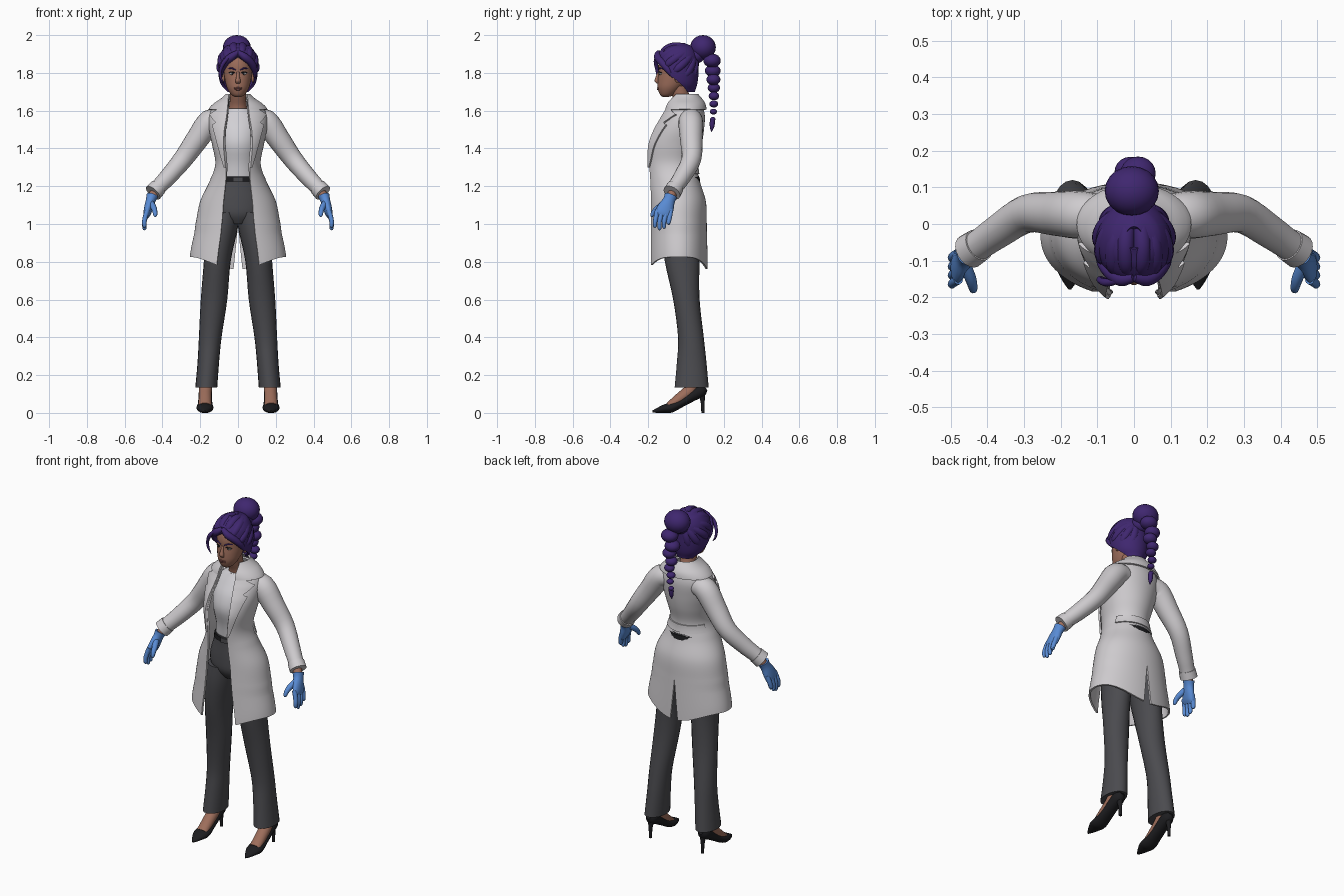
import bpy, bmesh, math
from mathutils import Vector

cube = bpy.data.objects.get("Cube")
if cube:
    bpy.data.objects.remove(cube, do_unlink=True)


def material(name, r, g, b):
    m = bpy.data.materials.new(name)
    m.use_nodes = True
    m.diffuse_color = (r, g, b, 1)
    node = next(n for n in m.node_tree.nodes if n.type == 'BSDF_PRINCIPLED')
    node.inputs["Base Color"].default_value = (r, g, b, 1)
    node.inputs["Roughness"].default_value = 0.7
    return m


WHITE = material("coat_white", .62, .6, .62)
SHIRT = material("shirt_white", .64, .63, .66)
GREY = material("trouser_grey", .07, .07, .078)
BLACK = material("shoe_black", .012, .012, .014)
HAIR = material("hair_purple", .05, .02, .16)
SKIN = material("skin_brown", .34, .155, .105)
BLUE = material("glove_blue", .1, .26, .66)
LIPS = material("lip_rose", .22, .08, .07)
EYES = material("eye_white", .6, .57, .55)
parts = []


def finish(name, bm, mat, mirror=False, thick=0):
    bmesh.ops.recalc_face_normals(bm, faces=bm.faces)
    me = bpy.data.meshes.new(name)
    bm.to_mesh(me)
    bm.free()
    me.materials.append(mat)
    ob = bpy.data.objects.new(name, me)
    bpy.context.collection.objects.link(ob)
    if mirror:
        ob.modifiers.new("Mirror", 'MIRROR')
    if thick:
        mod = ob.modifiers.new("Thickness", 'SOLIDIFY')
        mod.thickness, mod.offset = thick, 0
    parts.append(ob)


def spline(keys, t):
    """Smooth value at index t through a list of tuples."""
    i = min(int(t), len(keys) - 2)
    f = t - i
    a, b, c, d = (keys[max(0, min(len(keys) - 1, i + k))] for k in (-1, 0, 1, 2))
    return [q + .5 * f * (r - p + f * (2 * p - 5 * q + 4 * r - s + f * (3 * (q - r) + s - p)))
            for p, q, r, s in zip(a, b, c, d)]


def skin_grid(bm, rows, closed=False):
    for r, s in zip(rows, rows[1:]):
        n = len(r)
        for i in range(n if closed else n - 1):
            j = (i + 1) % n
            bm.faces.new((r[i], r[j], s[j], s[i]))


def loft(name, keys, mat, side=None, mirror=False, n=20, steps=4):
    """Oval rings (x, y, z, r1, r2): level, or square to the path if side is given."""
    bm = bmesh.new()
    keys = [k if len(k) > 4 else (*k, k[3]) for k in keys]
    count = (len(keys) - 1) * steps
    rings = [spline(keys, i / steps) for i in range(count + 1)]
    rows = []
    for i, k in enumerate(rings):
        u, v = Vector((1, 0, 0)), Vector((0, 1, 0))
        if side:
            t = Vector(rings[min(i + 1, count)][:3]) - Vector(rings[max(i - 1, 0)][:3])
            t.normalize()
            u = Vector(side)
            u = (u - t * u.dot(t)).normalized()
            v = t.cross(u)
        angles = [math.tau * j / n for j in range(n)]
        rows.append([bm.verts.new(Vector(k[:3]) + u * max(k[3], .001) * math.cos(a)
                                  + v * max(k[4], .001) * math.sin(a)) for a in angles])
    skin_grid(bm, rows, True)
    bm.faces.new(rows[0])
    bm.faces.new(rows[-1])
    finish(name, bm, mat, mirror)


def balls(name, items, mat, mirror=False):
    """Stretched spheres (x, y, z, sx, sy, sz) in one part."""
    bm = bmesh.new()
    for x, y, z, *s in items:
        new = bmesh.ops.create_uvsphere(bm, u_segments=20, v_segments=12, radius=1)["verts"]
        bmesh.ops.scale(bm, vec=s, verts=new)
        bmesh.ops.translate(bm, vec=(x, y, z), verts=new)
    finish(name, bm, mat, mirror)


def shell(rows):
    """Body surface from rows (z, front y, back y, half width, half opening)."""
    def look(z):
        i = next((i for i in range(len(rows) - 2) if z > rows[i + 1][0]), len(rows) - 2)
        f = (rows[i][0] - z) / (rows[i][0] - rows[i + 1][0])
        return spline(rows, i + max(0, min(1, f)))

    def edge(z):
        k = look(z)
        return math.asin(min(.95, k[4] / k[3]))

    def point(z, a, off=0):
        _, yf, yb, rx, _ = look(z)
        yc = (yf + yb) / 2
        ry = (yc - yf) / math.cos(edge(z)) if math.cos(a) > 0 else yb - yc
        return Vector(((rx + off) * math.sin(a), yc - (ry + off) * math.cos(a), z))
    return point, edge, look


def strip(name, point, top, bottom, lo, hi, mat, off=0, thick=.01, m=40, n=28, lift=None):
    """Mirrored cloth panel on a shell between two heights and two angles."""
    bm = bmesh.new()
    rows = []
    for i in range(m + 1):
        z = top + (bottom - top) * i / m
        row = []
        for j in range(n + 1):
            a = lo(z) + (hi(z) - lo(z)) * j / n
            p = point(z, a, off)
            p.z += lift(z, a) if lift else 0
            row.append(bm.verts.new(p))
        rows.append(row)
    skin_grid(bm, rows)
    finish(name, bm, mat, True, thick)


def ramp(table, z):
    for (z0, v0), (z1, v1) in zip(table, table[1:]):
        if z >= z1:
            return v0 + (v1 - v0) * min(1, (z0 - z) / (z0 - z1))
    return table[-1][1]


# Coat: open front, back slit, hem raised at the sides
coat, coat_edge, coat_look = shell([
    (1.655, -.06, .07, .075, .05), (1.62, -.085, .085, .125, .05), (1.57, -.115, .095, .15, .055),
    (1.5, -.155, .09, .148, .065), (1.42, -.185, .078, .132, .068), (1.32, -.19, .055, .115, .06),
    (1.24, -.185, .065, .14, .062), (1.12, -.18, .1, .195, .075), (1.0, -.18, .105, .22, .085),
    (.76, -.18, .11, .25, .11)])
strip("coat_body", coat, 1.655, .76, coat_edge,
      lambda z: math.pi - max(0, 1.0 - z) * .4, WHITE, m=56,
      lift=lambda z, a: max(0, .95 - z) / .19 * .065 * (1 - math.cos(a) ** 4))
lapel = [(1.61, .09), (1.58, .138), (1.55, .12), (1.535, .105), (1.525, .125), (1.42, .098), (1.3, .066)]
strip("coat_lapel", coat, 1.61, 1.3, coat_edge,
      lambda z: max(coat_edge(z) + .02, math.asin(min(.95, ramp(lapel, z) / coat_look(z)[3]))),
      WHITE, off=.012, n=8)
strip("coat_back_belt", coat, 1.31, 1.265, lambda z: 2.0, lambda z: math.pi, WHITE, off=.007, m=4)
collar, collar_edge, _ = shell([
    (1.685, -.05, .062, .062, .045), (1.66, -.075, .082, .088, .05),
    (1.635, -.095, .098, .125, .052), (1.605, -.105, .104, .152, .055)])
strip("coat_collar", collar, 1.685, 1.605, collar_edge, lambda z: math.pi, WHITE, m=10)
loft("sleeve", [(.07, .025, 1.55, .05), (.145, .025, 1.543, .065), (.215, .028, 1.45, .06),
                (.292, .028, 1.342, .052), (.37, -.02, 1.25, .046), (.42, -.055, 1.197, .042),
                (.448, -.073, 1.167, .043)], WHITE, side=(0, 1, 0), mirror=True)
loft("sleeve_cuff", [(.423, -.057, 1.194, .046), (.45, -.075, 1.165, .048)], WHITE,
     side=(0, 1, 0), mirror=True)

# Shirt, trousers and belt
loft("shirt", [(0, -.03, 1.23, .108, .09), (0, -.04, 1.32, .1, .09), (0, -.05, 1.42, .11, .103),
               (0, -.035, 1.5, .118, .1), (0, -.015, 1.56, .115, .083), (0, -.008, 1.6, .08, .062),
               (0, -.01, 1.612, .052, .052)], SHIRT, n=28)
loft("trouser_leg", [(.168, .03, .135, .058, .09), (.157, .03, .27, .057, .078), (.147, .026, .4, .06, .068),
                     (.127, .002, .6, .07, .07), (.11, -.02, .8, .071, .092), (.09, -.022, .95, .083, .108),
                     (.07, -.02, 1.06, .085, .108)], GREY, mirror=True)
loft("trouser_hips", [(0, -.02, 1.0, .06, .08), (0, -.02, 1.05, .14, .108), (0, -.02, 1.12, .15, .11),
                      (0, -.025, 1.2, .125, .1), (0, -.028, 1.255, .112, .096)], GREY, n=28)
loft("belt", [(0, -.027, 1.222, .12, .102), (0, -.028, 1.248, .117, .1)], BLACK, n=28, steps=1)
bpy.ops.mesh.primitive_cube_add(size=1, location=(0, -.129, 1.236))
buckle = bpy.context.object
buckle.name = "belt_buckle"
buckle.scale = (.045, .009, .026)
buckle.data.materials.append(GREY)

# Feet and heeled shoes
loft("foot", [(.17, .05, .2, .035), (.172, .025, .125, .034), (.174, -.03, .078, .034, .03),
              (.175, -.09, .035, .034, .022)], SKIN, side=(1, 0, 0), mirror=True)
loft("shoe", [(.172, .103, .135, .015, .018), (.172, .08, .12, .033, .035), (.173, .035, .092, .036, .03),
              (.174, -.025, .052, .038, .022), (.175, -.08, .028, .045, .027), (.175, -.115, .022, .04, .022),
              (.175, -.155, .012, .02, .012), (.175, -.178, .007, .004, .005)],
     BLACK, side=(1, 0, 0), mirror=True)
loft("shoe_heel", [(.172, .09, 0, .009), (.172, .088, .06, .011), (.172, .08, .12, .024)], BLACK, mirror=True)

# Wrists and gloved hands
loft("wrist", [(.43, -.06, 1.185, .026), (.462, -.09, 1.125, .024)], SKIN, side=(1, 0, 0), mirror=True)
loft("glove_palm", [(.454, -.08, 1.15, .031, .034), (.462, -.09, 1.125, .026, .032), (.472, -.105, 1.09, .024, .042),
                    (.482, -.119, 1.055, .019, .046), (.486, -.125, 1.035, .01, .04)],
     BLUE, side=(1, 0, 0), mirror=True)
for i, (finger, drop) in enumerate([("index", .98), ("middle", .968), ("ring", .975), ("little", .995)]):
    y = -.158 + .024 * i
    loft("glove_" + finger, [(.479, y + .006, 1.075, .013), (.49, y, 1.04, .013), (.496, y - .006, 1.01, .012),
                             (.495, y - .006, drop + .008, .01), (.493, y - .005, drop, .003)],
         BLUE, side=(1, 0, 0), mirror=True, n=10)
loft("glove_thumb", [(.465, -.105, 1.115, .018), (.447, -.145, 1.088, .016), (.44, -.17, 1.065, .013),
                     (.438, -.18, 1.045, .01), (.438, -.183, 1.037, .003)],
     BLUE, side=(1, 0, 0), mirror=True, n=10)

# Neck, head and face
loft("neck", [(0, 0, 1.56, .06, .05), (0, -.006, 1.62, .047, .045), (0, -.025, 1.67, .043, .045),
              (0, -.042, 1.73, .046, .05)], SKIN)
loft("head", [(0, -.108, 1.672, .014, .014), (0, -.1, 1.685, .036, .038), (0, -.086, 1.72, .058, .064),
              (0, -.07, 1.76, .069, .08), (0, -.06, 1.8, .075, .086), (0, -.055, 1.84, .077, .092),
              (0, -.05, 1.88, .073, .088), (0, -.045, 1.92, .055, .07), (0, -.045, 1.94, .02, .03)], SKIN, n=28)
loft("nose", [(0, -.143, 1.808, .007, .006), (0, -.151, 1.78, .009, .009), (0, -.154, 1.758, .014, .013),
              (0, -.148, 1.745, .012, .009)], SKIN, n=12)
balls("ear", [(.078, -.045, 1.775, .009, .016, .027)], SKIN, True)
balls("eye", [(.031, -.133, 1.796, .014, .009, .007)], EYES, True)
balls("iris", [(.03, -.1385, 1.796, .006, .005, .006)], BLACK, True)
loft("eyelash", [(.015, -.141, 1.799, .002), (.031, -.143, 1.805, .003), (.05, -.128, 1.8, .002)],
     BLACK, side=(0, 1, 0), mirror=True, n=8)
loft("eyebrow", [(.012, -.146, 1.815, .003), (.034, -.141, 1.825, .004), (.054, -.123, 1.821, .002)],
     HAIR, side=(0, 1, 0), mirror=True, n=8)
balls("lips", [(0, -.146, 1.72, .021, .008, .005), (0, -.145, 1.713, .018, .008, .006)], LIPS)

# Hair: cap, swept locks, loose strand, bun and braid
scalp, _, _ = shell([
    (1.952, -.065, -.01, .02, 0), (1.935, -.105, .03, .062, 0), (1.9, -.142, .052, .087, 0),
    (1.86, -.155, .06, .096, 0), (1.82, -.155, .06, .098, 0), (1.78, -.145, .058, .095, 0),
    (1.74, -.125, .052, .084, 0), (1.7, -.09, .04, .055, 0)])
hairline = [(1.952, 0), (1.885, 0), (1.86, .4), (1.83, .85), (1.79, 1.2), (1.75, 1.6), (1.7, 2.1)]
strip("hair_cap", scalp, 1.952, 1.7, lambda z: ramp(hairline, z), lambda z: math.pi, HAIR, thick=.014)
center, radii = Vector((0, -.05, 1.83)), Vector((.092, .1, .112))
for i, (turn, height) in enumerate([(.2, .62), (.55, .3), (.95, .0), (1.4, -.25), (1.9, -.6), (2.5, -.9)]):
    start = Vector((math.sin(turn), -math.cos(turn), height)).normalized()
    path = []
    for k in range(7):
        d = start.lerp(Vector((.12, .75, .6)), k / 6).normalized()
        r = (.009, .02, .024, .024, .023, .021, .018)[k]
        path.append((*(center + d * radii), r))
    loft("hair_lock_%d" % i, path, HAIR, side=(0, .3, 1), mirror=True, n=12)
loft("hair_fringe", [(.0, -.145, 1.91, .012), (.035, -.15, 1.885, .02), (.068, -.127, 1.855, .02),
                     (.088, -.095, 1.815, .016), (.088, -.07, 1.775, .004)],
     HAIR, side=(0, 1, 0), mirror=True, n=12)
loft("hair_loose_strand", [(-.03, -.15, 1.9, .008), (-.072, -.16, 1.86, .011), (-.094, -.153, 1.81, .008),
                           (-.09, -.148, 1.77, .006), (-.072, -.15, 1.745, .001)], HAIR, side=(0, 1, 0), n=10)
balls("hair_bun", [(-.006, .09, 1.935, .074, .068, .065), (0, .055, 1.895, .05, .045, .045)], HAIR)
braid = []
for i in range(9):
    f = i / 8
    r = .046 * (1 - f) + .01 * f
    braid.append((.011 * (-1) ** i * (1 - f), .138 + .01 * math.sin(math.pi * f), 1.865 - .35 * f ** .9,
                  r * 1.05, r, r * .8))
balls("hair_braid", braid, HAIR)
loft("hair_braid_tip", [(0, .14, 1.55, .014), (0, .138, 1.515, .012), (0, .134, 1.487, .001)], HAIR, n=12)

# Bake modifiers and smooth the shading
bpy.ops.object.select_all(action='DESELECT')
for ob in parts:
    ob.select_set(True)
bpy.context.view_layer.objects.active = parts[0]
bpy.ops.object.convert(target='MESH')
bpy.ops.object.shade_smooth_by_angle(angle=math.radians(50))
